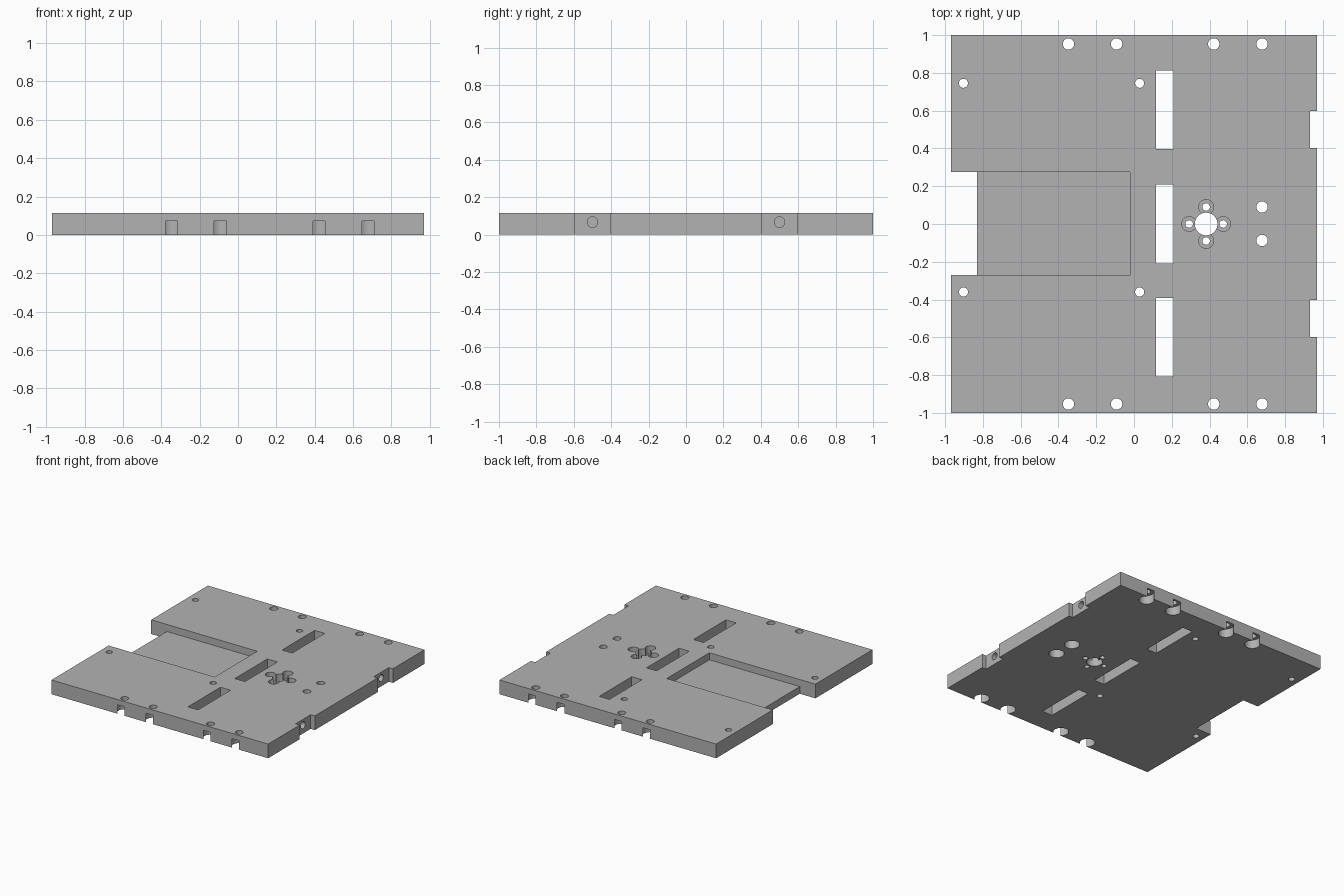
import bpy
from math import pi, cos, sin

cube = bpy.data.objects.get("Cube")
if cube:
    bpy.data.objects.remove(cube, do_unlink=True)

HX, HY, T = 0.97, 1.0, 0.115      # half width, half depth, thickness
LOW, HIGH = -0.1, T + 0.1         # overshoot for through cuts

grey = bpy.data.materials.new("plate_grey")
grey.use_nodes = True
colour = (0.45, 0.45, 0.45, 1)
grey.diffuse_color = colour
grey.node_tree.nodes["Principled BSDF"].inputs["Base Color"].default_value = colour


def box(name, x0, x1, y0, y1, z0, z1):
    bpy.ops.mesh.primitive_cube_add(size=1, location=((x0 + x1) / 2, (y0 + y1) / 2, (z0 + z1) / 2))
    ob = bpy.context.object
    ob.name = name
    ob.scale = (x1 - x0, y1 - y0, z1 - z0)
    bpy.ops.object.transform_apply(location=True, rotation=False, scale=True)
    return ob


plate = box("base_plate", -HX, HX, -HY, HY, 0, T)
plate.data.materials.append(grey)


def cut(cutter):
    cutter.hide_render = True
    cutter.data.materials.append(grey)
    mod = plate.modifiers.new("cut", 'BOOLEAN')
    mod.operation = 'DIFFERENCE'
    mod.solver = 'EXACT'
    mod.object = cutter
    bpy.context.view_layer.objects.active = plate
    bpy.ops.object.modifier_apply(modifier=mod.name)
    bpy.data.objects.remove(cutter, do_unlink=True)


def cut_box(*bounds):
    cut(box("box_cutter", *bounds))


def bore(x, y, r, z0=LOW, z1=HIGH):
    bpy.ops.mesh.primitive_cylinder_add(vertices=40, radius=r, depth=z1 - z0, location=(x, y, (z0 + z1) / 2))
    cut(bpy.context.object)


# Side opening and shallow pocket
cut_box(-1.2, -0.83, -0.27, 0.275, LOW, HIGH)
cut_box(-1.0, -0.02, -0.27, 0.275, 0.058, HIGH)

# Row of three slots
for y in (-0.6, 0, 0.605):
    cut_box(0.117, 0.208, y - 0.208, y + 0.208, LOW, HIGH)

# Edge notches with blind side holes
for y in (-0.5, 0.5):
    cut_box(0.933, 1.2, y - 0.097, y + 0.097, LOW, HIGH)
    bpy.ops.mesh.primitive_cylinder_add(vertices=40, radius=0.028, depth=0.4,
                                        location=(0.95, y, 0.067), rotation=(0, pi / 2, 0))
    cut(bpy.context.object)

# Bolt holes counterbored from below, those at the edges breaking through the sides
bolts = [(x, s * 0.953) for x in (-0.347, -0.092, 0.422, 0.678) for s in (-1, 1)]
bolts += [(0.678, -0.087), (0.678, 0.09)]
for x, y in bolts:
    bore(x, y, 0.03)
    bore(x, y, 0.057, LOW, 0.072)

# Plain mounting holes
for x in (-0.903, 0.03):
    for y in (-0.36, 0.745):
        bore(x, y, 0.024)

# Central hole with four screws counterbored from above
bore(0.382, 0, 0.06)
for i in range(4):
    x, y = 0.382 + 0.09 * cos(i * pi / 2), 0.09 * sin(i * pi / 2)
    bore(x, y, 0.039, 0.05, HIGH)
    bore(x, y, 0.02)

bpy.ops.object.select_all(action='DESELECT')
plate.select_set(True)
bpy.context.view_layer.objects.active = plate
bpy.ops.object.shade_smooth_by_angle(angle=0.5)
